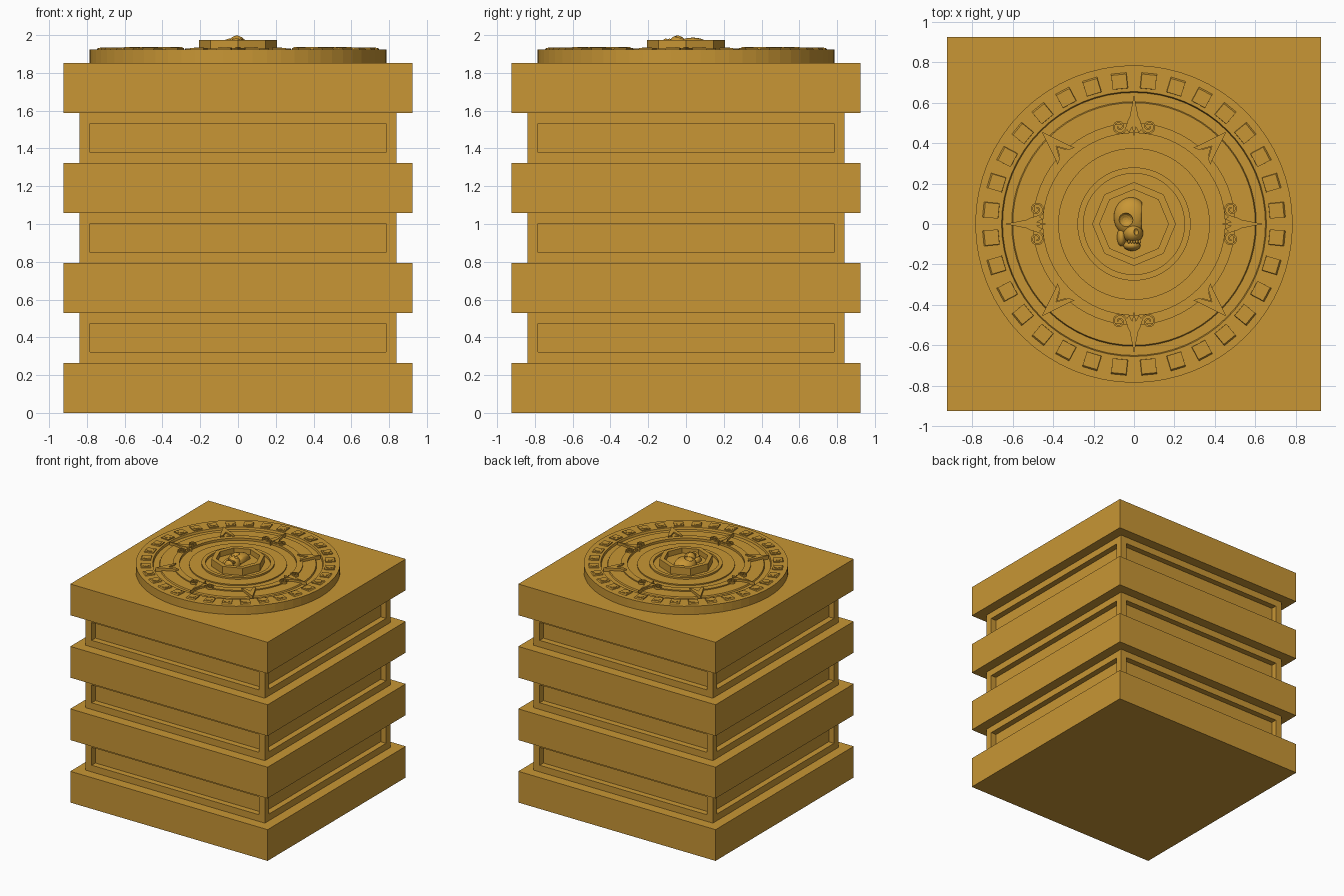
import bpy, bmesh, math
from mathutils import Matrix, Vector

if "Cube" in bpy.data.objects:
    bpy.data.objects.remove(bpy.data.objects["Cube"])

gold = bpy.data.materials.new("old_gold")
gold.diffuse_color = (0.58, 0.305, 0.035, 1)
gold.use_nodes = True
gold.node_tree.nodes["Principled BSDF"].inputs["Base Color"].default_value = gold.diffuse_color


def finish(bm, name, smooth=False):
    bmesh.ops.recalc_face_normals(bm, faces=bm.faces)
    me = bpy.data.meshes.new(name)
    bm.to_mesh(me)
    bm.free()
    me.materials.append(gold)
    for p in me.polygons:
        p.use_smooth = smooth
    ob = bpy.data.objects.new(name, me)
    bpy.context.collection.objects.link(ob)
    return ob


def box(bm, half, z0, z1):
    m = Matrix.Translation((0, 0, (z0 + z1) / 2)) @ Matrix.Diagonal((2 * half, 2 * half, z1 - z0, 1))
    return bmesh.ops.create_cube(bm, size=1, matrix=m)["verts"]


def prism(bm, pts, z0, z1, rot=0.0, top=None):
    """Extrude an outline; optional top outline slants the sides."""
    r = Matrix.Rotation(rot, 4, 'Z')
    lo = [bm.verts.new(r @ Vector((x, y, z0))) for x, y in pts]
    hi = [bm.verts.new(r @ Vector((x, y, z1))) for x, y in (top or pts)]
    n = len(pts)
    bm.faces.new(lo[::-1])
    bm.faces.new(hi)
    for i in range(n):
        bm.faces.new((lo[i], lo[(i + 1) % n], hi[(i + 1) % n], hi[i]))


def lathe(bm, prof, n, rot=0.0):
    rings = [[bm.verts.new((r * math.cos(rot + 2 * math.pi * i / n),
                            r * math.sin(rot + 2 * math.pi * i / n), z))
              for i in range(n)] for r, z in prof]
    for a, b in zip(rings, rings[1:]):
        for i in range(n):
            bm.faces.new((a[i], a[(i + 1) % n], b[(i + 1) % n], b[i]))
    bm.faces.new(rings[-1])
    bm.faces.new(rings[0][::-1])


# Wide slabs
STEP = 1.852 / 7
for k in range(4):
    bm = bmesh.new()
    box(bm, 0.925, 2 * k * STEP, (2 * k + 1) * STEP)
    finish(bm, f"slab_{k + 1}")

# Narrow tiers with a sunken panel on each side
for k in range(3):
    bm = bmesh.new()
    box(bm, 0.84, (2 * k + 1) * STEP, (2 * k + 2) * STEP)
    bm.normal_update()
    bmesh.ops.delete(bm, geom=[f for f in bm.faces if abs(f.normal.z) > 0.5], context='FACES_ONLY')
    sides = list(bm.faces)
    bmesh.ops.inset_individual(bm, faces=sides, thickness=0.08)
    # duplicate the inner rim and push the panel in
    for f in sides:
        n = f.normal.copy()
        g = bmesh.ops.extrude_discrete_faces(bm, faces=[f])["faces"][0]
        bmesh.ops.translate(bm, vec=n * -0.05, verts=g.verts)
    me_ob = finish(bm, f"panel_tier_{k + 1}")

# Calendar disc with concentric steps
bm = bmesh.new()
lathe(bm, [(0.785, 1.852), (0.785, 1.923), (0.655, 1.923), (0.65, 1.905), (0.605, 1.905),
           (0.60, 1.916), (0.50, 1.916), (0.50, 1.925), (0.45, 1.925), (0.45, 1.906),
           (0.375, 1.906), (0.375, 1.916), (0.28, 1.916), (0.28, 1.930), (0.25, 1.930),
           (0.25, 1.912)], 64)
finish(bm, "calendar_disc")

# Octagonal central bowl
bm = bmesh.new()
lathe(bm, [(0.207, 1.905), (0.207, 1.974), (0.17, 1.974), (0.17, 1.93)], 8)
finish(bm, "octagon_bowl")

# Ring of glyph blocks, each with a hexagonal stud
bm = bmesh.new()
for i in range(32):
    a = (i + 0.5) * 2 * math.pi / 32
    s = 1 if math.sin(a) * math.cos(a) > 0 else -1
    base = [(-0.04, 0.67), (0.04, 0.67), (0.04, 0.76), (-0.04, 0.76)]
    inner = [(x * 0.92 - s * -0.003, 0.672 if y < 0.7 else 0.742) for x, y in base]
    prism(bm, base, 1.91, 1.931, -a, inner)
    hexa = [(0.028 * math.cos(j * math.pi / 3), 0.708 + 0.028 * math.sin(j * math.pi / 3)) for j in range(6)]
    prism(bm, hexa, 1.92, 1.934, -a)
finish(bm, "glyph_blocks")


# Main rays with curled scrolls
def spiral(side):
    out, inn = [], []
    for j in range(25):
        t = j / 24
        ang = math.pi * (0.95 - 2.9 * t) + math.pi
        ang = math.pi + 3.0 * math.pi * t
        r = 0.042 - 0.03 * t
        c, s = math.cos(ang), math.sin(ang)
        out.append((side * (0.073 + r * c), 0.482 + r * s))
        inn.append((side * (0.073 + (r - 0.009) * c), 0.482 + (r - 0.009) * s))
    return out + inn[::-1]


bm = bmesh.new()
for k in range(4):
    rot = k * math.pi / 2
    ray = [(0, 0.64), (0.02, 0.535), (0.034, 0.505), (0.04, 0.475), (0.025, 0.45), (0, 0.50)]
    ray += [(-x, y) for x, y in ray[4:0:-1]]
    prism(bm, ray, 1.89, 1.933, rot)
    prism(bm, [(0, 0.60), (-0.014, 0.51), (0, 0.43), (0.014, 0.51)], 1.89, 1.936, rot)
    for side in (-1, 1):
        prism(bm, spiral(side), 1.90, 1.934, rot)
finish(bm, "scroll_rays")

# Diagonal forked rays
bm = bmesh.new()
for k in range(4):
    prism(bm, [(0, 0.645), (-0.058, 0.475), (-0.032, 0.487), (0, 0.545), (0.032, 0.487), (0.058, 0.475)],
          1.89, 1.937, (k + 0.5) * math.pi / 2)
    prism(bm, [(-0.03, 0.485), (0.03, 0.485), (0, 0.54)], 1.89, 1.928, (k + 0.5) * math.pi / 2)
finish(bm, "forked_rays")


# Half skull lying in the bowl
def ball(bm, c, s, seg=24):
    m = Matrix.Translation(c) @ Matrix.Diagonal((*s, 1))
    bmesh.ops.create_uvsphere(bm, u_segments=seg, v_segments=seg // 2, radius=1, matrix=m)


def cut(ob, c, s):
    b = bmesh.new()
    ball(b, c, s, 16)
    cutter = finish(b, ob.name + "_cutter")
    cutter.hide_render = True
    cutter.hide_viewport = True
    mod = ob.modifiers.new("cut", 'BOOLEAN')
    mod.operation = 'DIFFERENCE'
    mod.solver = 'EXACT'
    mod.object = cutter


bm = bmesh.new()
ball(bm, (-0.015, 0.035, 1.932), (0.085, 0.097, 0.055))
bmesh.ops.bisect_plane(bm, geom=bm.verts[:] + bm.edges[:] + bm.faces[:],
                       plane_co=(0.04, 0, 0), plane_no=(1, 0, 0), clear_outer=True)
bmesh.ops.holes_fill(bm, edges=[e for e in bm.edges if e.is_boundary])
cranium = finish(bm, "skull_cranium", True)
cut(cranium, (-0.042, 0.02, 1.985), (0.037, 0.035, 0.03))

bm = bmesh.new()
ball(bm, (-0.005, -0.045, 1.935), (0.05, 0.05, 0.063))
face = finish(bm, "skull_cheek", True)
cut(face, (-0.042, 0.02, 1.985), (0.037, 0.035, 0.03))
cut(face, (0.012, -0.038, 1.998), (0.013, 0.019, 0.018))

bm = bmesh.new()
ball(bm, (-0.01, -0.107, 1.932), (0.042, 0.026, 0.05))
ball(bm, (-0.062, -0.065, 1.93), (0.022, 0.045, 0.035))
finish(bm, "skull_jaw", True)

# Row of teeth
bm = bmesh.new()
for i in range(5):
    ball(bm, (-0.025 + 0.013 * i, -0.088, 1.968), (0.007, 0.011, 0.014), 8)
finish(bm, "skull_teeth", True)
